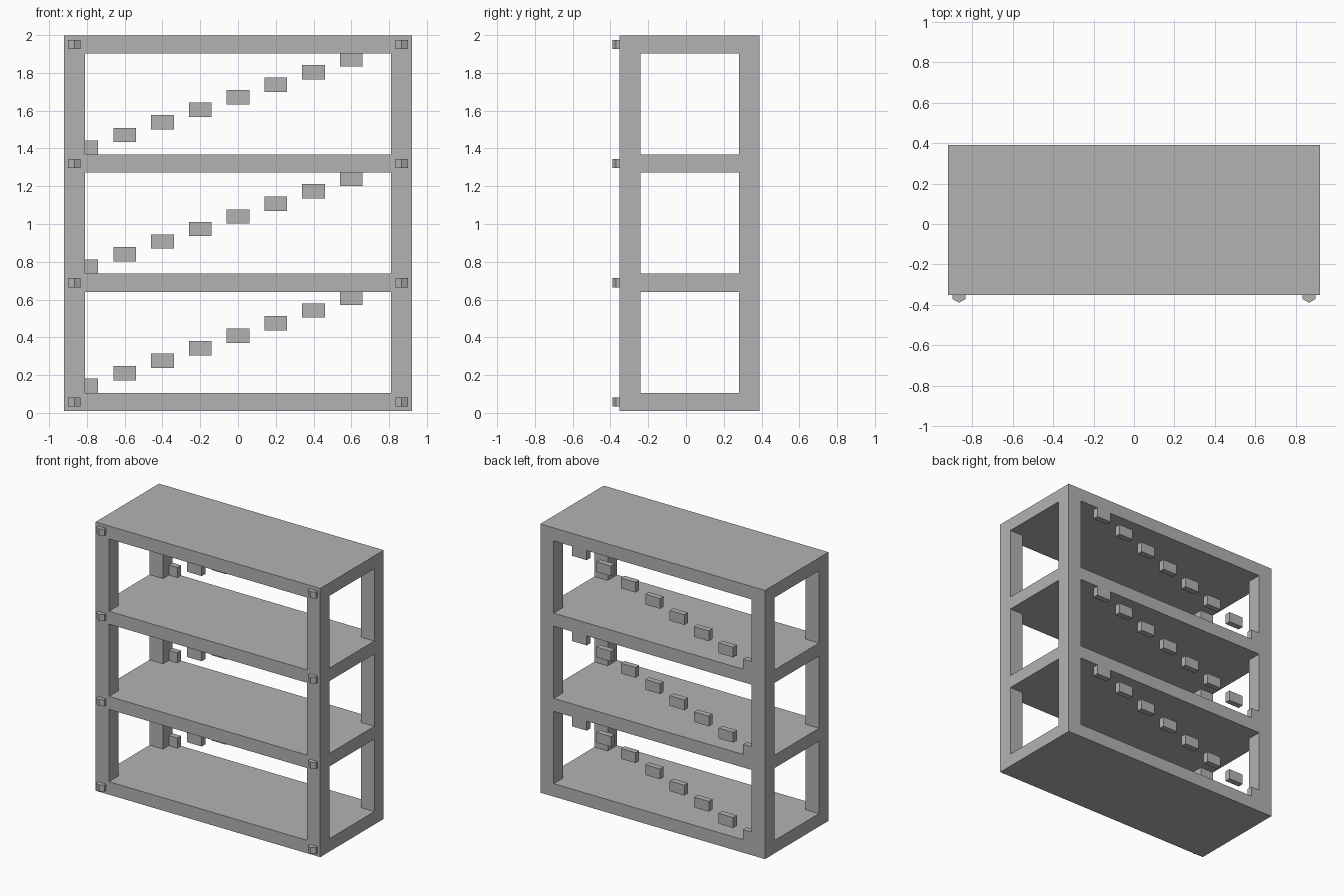
import bpy
import math

cube = bpy.data.objects.get("Cube")
if cube:
    bpy.data.objects.remove(cube, do_unlink=True)

# Single grey finish
grey = bpy.data.materials.new("grey")
grey.use_nodes = True
colour = (0.45, 0.45, 0.45, 1)
grey.diffuse_color = colour
grey.node_tree.nodes["Principled BSDF"].inputs["Base Color"].default_value = colour

# Main dimensions
HALF_X = 0.92
FRONT, BACK = -0.352, 0.39
POST = 0.11
BASE, PITCH, THICK = 0.01, 0.631, 0.096
LEVELS = 4


def finish(name):
    obj = bpy.context.object
    obj.name = name
    obj.data.materials.append(grey)
    return obj


def box(name, x, y, z):
    """Box from (low, high) pairs on each axis."""
    spans = (x, y, z)
    bpy.ops.mesh.primitive_cube_add(size=1, location=[(a + b) / 2 for a, b in spans])
    bpy.context.object.scale = [b - a for a, b in spans]
    bpy.ops.object.transform_apply(location=False, rotation=False, scale=True)
    return finish(name)


for level in range(LEVELS):
    z = BASE + level * PITCH
    top = z + THICK

    # Shelf slab
    box(f"shelf_{level + 1}", (-HALF_X, HALF_X), (FRONT, BACK), (z, top))

    # Hexagonal studs on the front corners
    for side, word in ((-1, "right"), (1, "left")):
        bpy.ops.mesh.primitive_cylinder_add(
            vertices=6, radius=0.038, depth=0.048,
            location=(side * 0.866, FRONT, z + THICK / 2))
        finish(f"stud_{word}_{level + 1}")

    if level == LEVELS - 1:
        continue
    ceiling = z + PITCH

    # Four corner post sections up to the next shelf
    for x, word in ((-HALF_X, "right"), (HALF_X - POST, "left")):
        for y, end in ((FRONT, "front"), (BACK - POST, "back")):
            box(f"post_{end}_{word}_{level + 1}", (x, x + POST), (y, y + POST), (top, ceiling))

    # Rising row of small blocks along the back, trimmed to the frame
    for i in range(8):
        x = -0.8 + i * 0.2
        mid = top + 0.037 + i * 0.0665
        box(f"back_block_{level + 1}_{i + 1}",
            (max(x - 0.06, POST - HALF_X), x + 0.06),
            (BACK - 0.043, BACK),
            (max(mid - 0.038, top), min(mid + 0.038, ceiling)))
